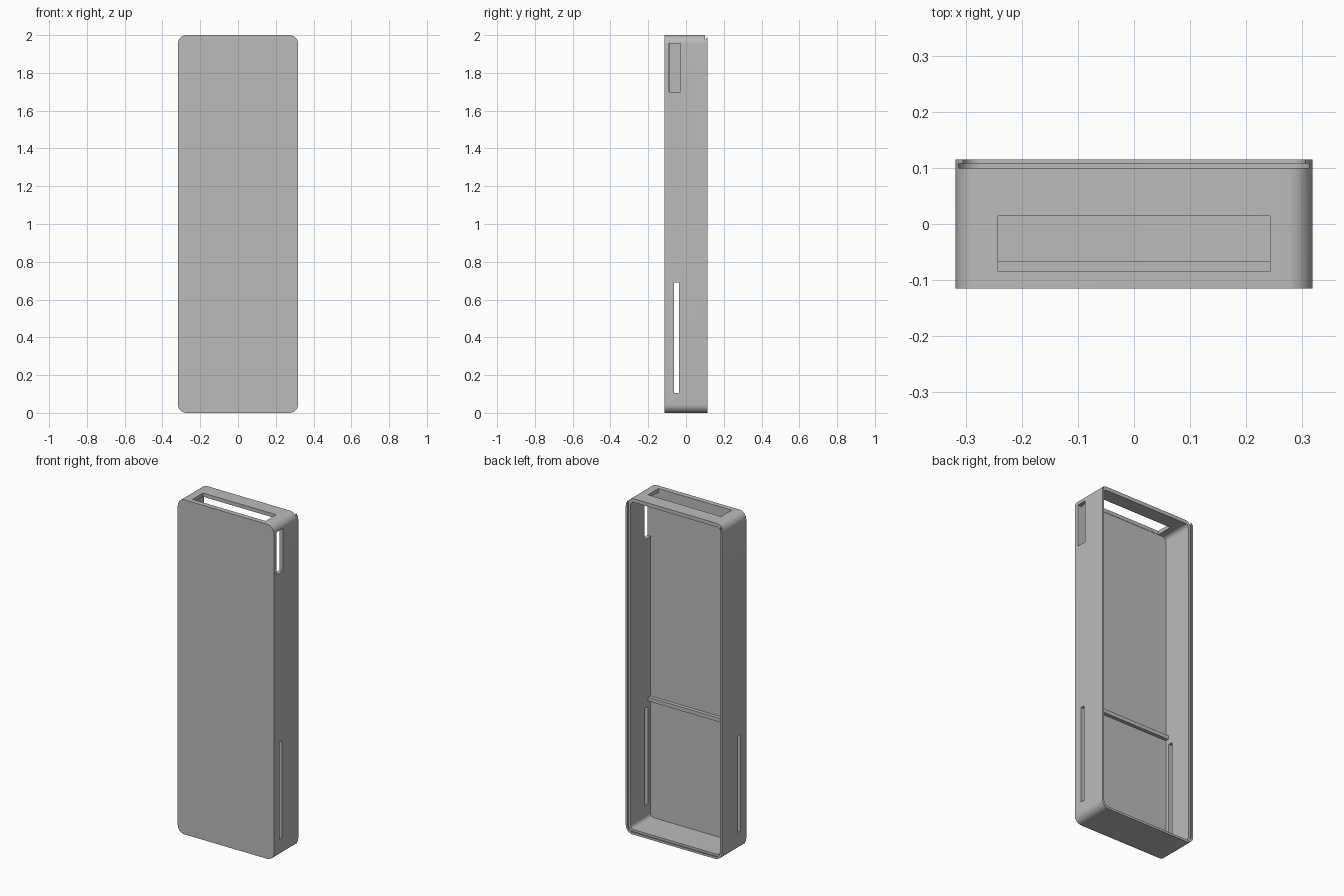
import bpy, bmesh
from math import sin, cos, pi

cube = bpy.data.objects.get("Cube")
if cube:
    bpy.data.objects.remove(cube, do_unlink=True)

HALF_W, HEIGHT, HALF_D, RADIUS = 0.318, 2.0, 0.115, 0.045
WALL, FLOOR_Y, RAIL_Y = 0.022, -0.087, 0.1

grey = bpy.data.materials.new("plain grey")
grey.use_nodes = True
grey.diffuse_color = (0.5, 0.5, 0.5, 1)
grey.node_tree.nodes["Principled BSDF"].inputs["Base Color"].default_value = (0.5, 0.5, 0.5, 1)


def slab(name, x0, x1, y0, y1, z0, z1, radius=0.0, steps=10):
    """Rectangle in the x-z plane with optional round corners, extruded along y."""
    corners = [(x1 - radius, z1 - radius), (x0 + radius, z1 - radius),
               (x0 + radius, z0 + radius), (x1 - radius, z0 + radius)]
    outline = []
    for i, (cx, cz) in enumerate(corners):
        for s in range(steps + 1 if radius else 1):
            a = (i + s / steps) * pi / 2
            outline.append((cx + radius * cos(a), cz + radius * sin(a)))
    bm = bmesh.new()
    face = bm.faces.new([bm.verts.new((x, y0, z)) for x, z in outline])
    ext = bmesh.ops.extrude_face_region(bm, geom=[face])
    verts = [v for v in ext["geom"] if isinstance(v, bmesh.types.BMVert)]
    bmesh.ops.translate(bm, vec=(0, y1 - y0, 0), verts=verts)
    bmesh.ops.recalc_face_normals(bm, faces=bm.faces[:])
    mesh = bpy.data.meshes.new(name)
    bm.to_mesh(mesh)
    bm.free()
    mesh.materials.append(grey)
    obj = bpy.data.objects.new(name, mesh)
    bpy.context.collection.objects.link(obj)
    return obj


def inset_slab(name, inset, y0, top):
    """Cutter following the outer outline, moved inwards and open to the back."""
    w = HALF_W - inset
    return slab(name, -w, w, y0, 0.2, inset, top, RADIUS - inset)


def cut(target, cutter):
    mod = target.modifiers.new(cutter.name, "BOOLEAN")
    mod.operation, mod.solver, mod.object = "DIFFERENCE", "EXACT", cutter
    bpy.context.view_layer.objects.active = target
    bpy.ops.object.modifier_apply(modifier=mod.name)
    bpy.data.objects.remove(cutter, do_unlink=True)


# Case body, open at the back
case = slab("case_body", -HALF_W, HALF_W, -HALF_D, HALF_D, 0, HEIGHT, RADIUS)
cut(case, inset_slab("cavity", WALL, FLOOR_Y, HEIGHT - WALL))

# Undercut rails for a sliding lid, open at the top
cut(case, inset_slab("lid_opening", 0.013, RAIL_Y, HEIGHT + 0.2))
groove_w = HALF_W - 0.005
cut(case, slab("lid_groove", -groove_w, groove_w, RAIL_Y, 0.108,
               0.005, HEIGHT + 0.2, RADIUS - 0.005))

# Top slot, side window and the narrow slots through both sides
cut(case, slab("top_slot", -0.242, 0.242, -0.085, 0.014, 1.9, 2.1))
cut(case, slab("side_window", 0.29, 0.4, -0.09, -0.03, 1.70, 1.955))
cut(case, slab("side_slots", -0.4, 0.4, -0.063, -0.037, 0.105, 0.69))

# Cross rib on the inside of the front panel
inner = HALF_W - WALL + 0.005
rib = slab("cross_rib", -inner, inner, FLOOR_Y - 0.005, -0.066, 0.722, 0.745)

# Smooth round corners, crisp edges
bpy.ops.object.select_all(action="DESELECT")
case.select_set(True)
bpy.context.view_layer.objects.active = case
bpy.ops.object.shade_smooth_by_angle(angle=pi / 6)
